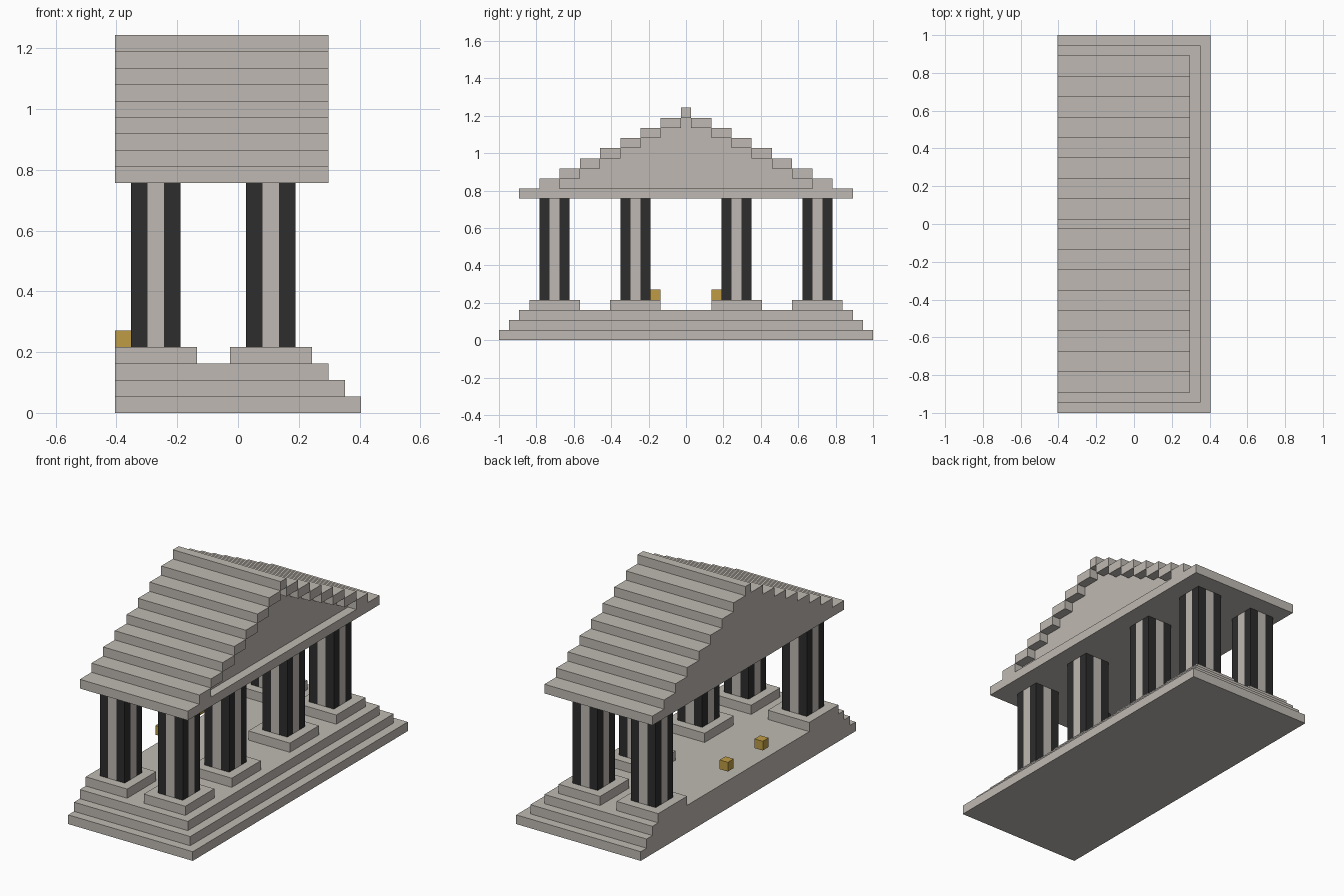
import bpy
import bmesh
from mathutils import Vector

U = 2 / 37            # one building block
BACK = -7.5           # flat cut side of the building
EAVE = 5.5            # open side of the roof

cube = bpy.data.objects.get("Cube")
if cube:
    bpy.data.objects.remove(cube, do_unlink=True)


def material(name, rgb):
    mat = bpy.data.materials.new(name)
    mat.use_nodes = True
    mat.diffuse_color = (*rgb, 1)
    bsdf = next(n for n in mat.node_tree.nodes if n.type == "BSDF_PRINCIPLED")
    bsdf.inputs["Base Color"].default_value = (*rgb, 1)
    bsdf.inputs["Roughness"].default_value = 0.9
    return mat


STONE = material("pale stone", (0.52, 0.485, 0.445))
DARK = material("dark stone", (0.026, 0.026, 0.026))
GOLD = material("gold", (0.52, 0.335, 0.06))


def finish(name, bm, mats):
    bmesh.ops.recalc_face_normals(bm, faces=bm.faces)
    bmesh.ops.scale(bm, vec=(U, U, U), verts=bm.verts)
    mesh = bpy.data.meshes.new(name)
    bm.to_mesh(mesh)
    bm.free()
    for mat in mats:
        mesh.materials.append(mat)
    obj = bpy.data.objects.new(name, mesh)
    bpy.context.collection.objects.link(obj)
    return obj


def box_mesh(x, y, z):
    """Box from (low, high) pairs, in blocks."""
    bm = bmesh.new()
    bmesh.ops.create_cube(bm, size=1)
    for v in bm.verts:
        v.co = Vector([(lo + hi) / 2 + c * (hi - lo)
                       for c, (lo, hi) in zip(v.co, (x, y, z))])
    return bm


def box(name, x, y, z, mat=STONE):
    return finish(name, box_mesh(x, y, z), [mat])


def column(name, cx, cy):
    """Square shaft with dark corners and a pale strip on each face."""
    bm = box_mesh((cx - 1.5, cx + 1.5), (cy - 1.5, cy + 1.5), (4, 14))
    for axis, centre in ((0, cx), (1, cy)):
        for side in (-0.5, 0.5):
            co, no = Vector(), Vector()
            co[axis], no[axis] = centre + side, 1
            bmesh.ops.bisect_plane(bm, geom=bm.verts[:] + bm.edges[:] + bm.faces[:],
                                   plane_co=co, plane_no=no)
    for f in bm.faces:
        c = f.calc_center_median()
        f.material_index = int(abs(c.x - cx) > 0.6 and abs(c.y - cy) > 0.6)
    finish(name, bm, [STONE, DARK])


# Stepped base, flat on the back side
for i in range(3):
    box(f"base_step_{i + 1}", (BACK, 7.5 - i), (i - 18.5, 18.5 - i), (i, i + 1))

# Columns on plinths: four along the open side, two at the back corners
places = [(2, y) for y in (-13, -5, 5, 13)] + [(-5, y) for y in (-13, 13)]
for i, (x, y) in enumerate(places, 1):
    box(f"plinth_{i}", (x - 2.5, x + 2.5), (y - 2.5, y + 2.5), (3, 4))
    column(f"column_{i}", x, y)

# Small gold blocks at the back
for name, y in (("gold_block_front", -3), ("gold_block_rear", 3)):
    box(name, (BACK, BACK + 1), (y - 0.5, y + 0.5), (4, 5), GOLD)

# Roof beam, stepped roof courses and ridge
box("roof_beam", (BACK, EAVE), (-16.5, 16.5), (14, 15))
outline = []
for i in range(7):
    outer, z = 14.5 - 2 * i, 15 + i
    box(f"roof_course_front_{i + 1}", (BACK, EAVE), (-outer, 2 - outer), (z, z + 1))
    box(f"roof_course_rear_{i + 1}", (BACK, EAVE), (outer - 2, outer), (z, z + 1))
    outline += [(outer - 2, z), (outer - 2, z + 1)]
box("roof_ridge", (BACK, EAVE), (-0.5, 0.5), (22, 23))

# Gable core, set back one block under the courses on the open side
bm = bmesh.new()
profile = outline + [(-y, z) for y, z in reversed(outline)]
face = bm.faces.new([bm.verts.new((BACK, y, z)) for y, z in profile])
ext = bmesh.ops.extrude_face_region(bm, geom=[face], use_keep_orig=True)
bmesh.ops.translate(bm, vec=(EAVE - 1 - BACK, 0, 0),
                    verts=[g for g in ext["geom"] if isinstance(g, bmesh.types.BMVert)])
finish("gable_core", bm, [STONE])
